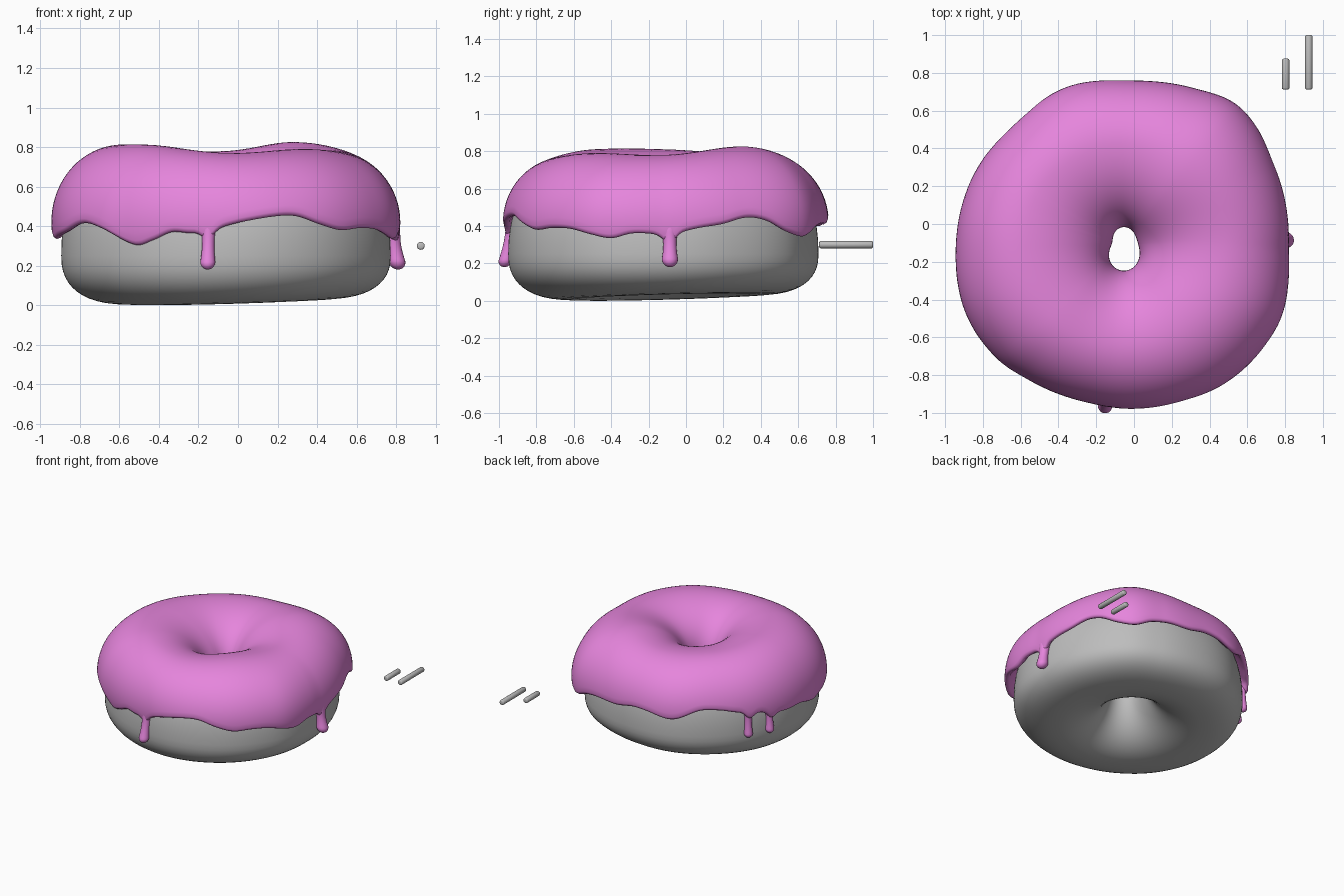
import bpy, bmesh, math

if "Cube" in bpy.data.objects:
    bpy.data.objects.remove(bpy.data.objects["Cube"])

CX, CY = -0.06, -0.11          # ring centre
N = 300                        # segments around the ring
ZM = 0.42                      # height where the icing is widest

# angle -> value tables (degrees)
OUTLINE = [(0, .88), (26, .905), (50, .957), (66, .91), (86, .873), (110, .886), (134, .862),
           (155, .872), (181, .884), (204, .907), (223, .897), (235, .872), (256, .856),
           (270, .867), (290, .888), (309, .915), (325, .923), (336, .923), (352, .89)]
CREST = [(0, .78), (50, .825), (90, .78), (135, .785), (180, .81), (225, .81),
         (270, .77), (315, .79)]
EDGE = [(0, .35), (6, .37), (12, .39), (20, .41), (29, .445), (36, .43), (44, .37), (52, .345),
        (60, .39), (68, .41), (80, .41), (90, .435), (98, .43), (111, .40), (124, .47),
        (134, .465), (142, .44), (155, .41), (168, .37), (180, .37), (190, .335), (197, .35),
        (205, .37), (216, .415), (224, .39), (237, .305), (244, .33), (251, .37), (258, .365),
        (267, .39), (275, .42), (287, .45), (294, .45), (302, .41), (310, .38), (318, .39),
        (326, .385), (334, .355), (341, .335), (348, .36), (354, .36)]
# drips: angle, bottom height, radius, outward shift
DRIPS = [(263.8, .18, .038, .012), (1.6, .18, .043, -.004),
         (149, .22, .032, -.03), (161, .22, .032, -.03)]


def material(name, c):
    m = bpy.data.materials.new(name)
    m.diffuse_color = (*c, 1)
    m.use_nodes = True
    m.node_tree.nodes["Principled BSDF"].inputs["Base Color"].default_value = m.diffuse_color
    return m


pink = material("pink_icing", (.79, .235, .72))
grey = material("plain_grey", (.51, .51, .51))


def lookup(table, a):
    """Smooth periodic interpolation of an angle table."""
    a %= 360
    n = len(table)
    i = max(k for k in range(n) if table[k][0] <= a)

    def pt(k):
        return table[k % n][0] + 360 * (k // n), table[k % n][1]
    (x0, y0), (x1, y1), (x2, y2), (x3, y3) = [pt(i + k) for k in (-1, 0, 1, 2)]
    h = x2 - x1
    t = (a - x1) / h
    m1, m2 = (y2 - y0) / (x2 - x0) * h, (y3 - y1) / (x3 - x1) * h
    return ((2*t**3 - 3*t*t + 1) * y1 + (t**3 - 2*t*t + t) * m1
            + (3*t*t - 2*t**3) * y2 + (t**3 - t*t) * m2)


def hole(a):
    c, s = math.cos(math.radians(a)), math.sin(math.radians(a))
    return .093 - .022 * (c * c - s * s) + .012 * c - .022 * s


def finish(bm, name, mat):
    bmesh.ops.recalc_face_normals(bm, faces=bm.faces)
    for f in bm.faces:
        f.smooth = True
    me = bpy.data.meshes.new(name)
    bm.to_mesh(me)
    bm.free()
    me.materials.append(mat)
    ob = bpy.data.objects.new(name, me)
    bpy.context.collection.objects.link(ob)
    return ob


def skin(bm, rings, closed_rows):
    """Bridge a list of equal closed point rows with quads."""
    vs = [[bm.verts.new(p) for p in r] for r in rings]
    rows, cols = len(vs), len(vs[0])
    for i in range(rows if closed_rows else rows - 1):
        for j in range(cols):
            a, b = vs[i], vs[(i + 1) % rows]
            bm.faces.new((a[j], a[(j + 1) % cols], b[(j + 1) % cols], b[j]))
    return vs


def ring_mesh(name, mat, profile):
    bm = bmesh.new()
    rings = []
    for i in range(N):
        a = 360 * i / N
        c, s = math.cos(math.radians(a)), math.sin(math.radians(a))
        rings.append([(CX + r * c, CY + r * s, z) for r, z in profile(a)])
    skin(bm, rings, True)
    return finish(bm, name, mat)


# dough: flattened ring with a slightly tilted underside and a flared hole
def dough_profile(a):
    outer = .833 + .35 * (lookup(OUTLINE, a) - .88) - .012 * math.sin(math.radians(a))
    inner = hole(a) + .03
    top = lookup(CREST, a) - .05
    low = .02 + .02 * math.cos(math.radians(a - 45))
    pts = []
    for k in range(48):
        t = 2 * math.pi * k / 48
        c, s = math.cos(t), math.sin(t)
        p = 2 / 2.2 if s > 0 else (2 / 2.4 if c > 0 else 2 / 1.8)
        u = math.copysign(abs(c) ** p, c)
        v = math.copysign(abs(s) ** p, s)
        r = .51 + u * ((outer - .51) if u > 0 else (.51 - inner))
        zc = .25 if c > 0 else .25 + .13 * abs(u)
        pts.append((r, zc + v * ((top - zc) if v > 0 else (zc - low))))
    return pts


ring_mesh("dough", grey, dough_profile)


# icing: cap with a wavy rounded outer lip
def edge_height(a):
    z = lookup(EDGE, a)
    for d, *_ in DRIPS:
        diff = (a - d + 180) % 360 - 180
        z -= .045 * math.exp(-(diff / 2.8) ** 2)
    return z


def icing_profile(a):
    R, h, b = lookup(OUTLINE, a), hole(a), lookup(CREST, a) - ZM
    ze = edge_height(a)
    f0 = math.asin((ze + .022 - ZM) / b)
    pts = []
    for k in range(37):
        f = f0 + (math.pi - f0) * k / 36
        c = math.cos(f)
        pts.append((.53 + c * ((R - .53) if c > 0 else (.53 - h)), ZM + b * math.sin(f)))
    re = pts[0][0]
    # inner lip, underside hidden in the dough, outer lip
    pts += [(h + .012, .40), (h + .06, .42), (.3, .58), (.6, .62),
            (re - .07, ze + .05), (re - .036, ze + .006), (re - .018, ze), (re - .005, ze + .008)]
    return pts


ring_mesh("icing", pink, icing_profile)

# icing drips: rounded runs with a slightly swollen end
for n, (a, zb, rad, shift) in enumerate(DRIPS):
    c, s = math.cos(math.radians(a)), math.sin(math.radians(a))
    R = lookup(OUTLINE, a)
    zt = lookup(EDGE, a) + .06
    rows = []
    for k in range(25):
        if k < 9:              # round tip
            t = math.pi / 2 * (k + .15) / 9
            z, r = zb + rad * (1 - math.cos(t)), rad * math.sin(t)
        else:                  # shaft up into the icing
            t = (k - 9) / 15
            z = zb + rad + (zt - zb - rad) * t
            r = rad * (1 - .18 * math.sin(math.pi * min(1, t * 1.2)))
        u = (z - zb) / (zt - zb)
        q = R - .006 + shift * (1 - u) - .042 * u
        rows.append([(CX + (q + r * math.cos(w)) * c - r * math.sin(w) * s,
                      CY + (q + r * math.cos(w)) * s + r * math.sin(w) * c, z)
                     for w in [2 * math.pi * j / 20 for j in range(20)]])
    bm = bmesh.new()
    vs = skin(bm, rows, False)
    bm.faces.new(vs[0])
    bm.faces.new(vs[-1])
    finish(bm, f"icing_drip_{n + 1}", pink)

# loose sprinkles lying beside the ring
for name, x, y0, y1 in (("short_sprinkle", .803, .712, .875), ("long_sprinkle", .925, .712, 1.0)):
    r, e = .02, .008
    prof = [(y0, r - e), (y0 + e * .3, r - e * .3), (y0 + e, r),
            (y1 - e, r), (y1 - e * .3, r - e * .3), (y1, r - e)]
    bm = bmesh.new()
    vs = skin(bm, [[(x + q * math.cos(w), y, .30 + q * math.sin(w))
                    for w in [2 * math.pi * j / 24 for j in range(24)]] for y, q in prof], False)
    bm.faces.new(vs[0])
    bm.faces.new(vs[-1])
    finish(bm, name, grey)
